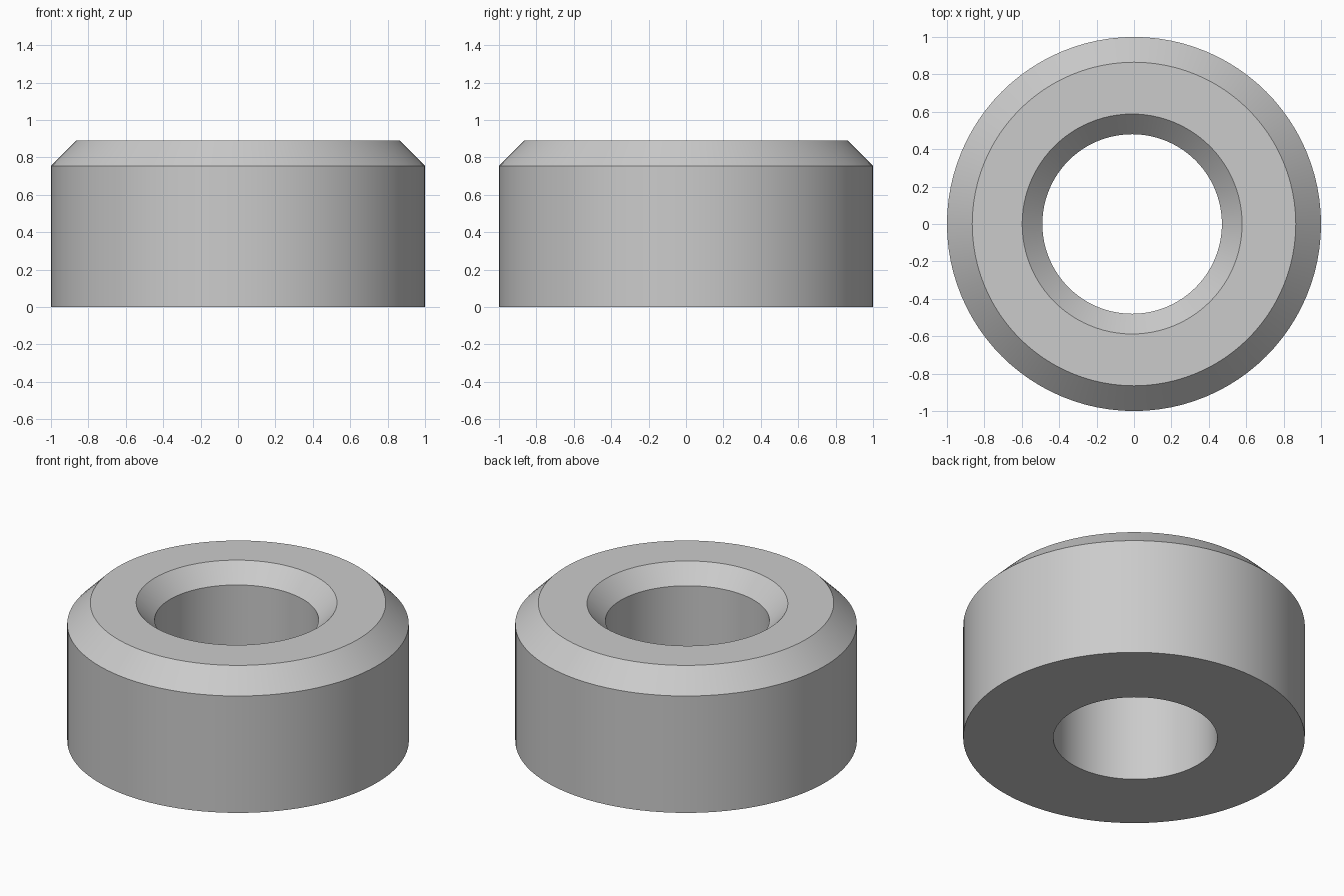
import bpy
import bmesh
from math import cos, sin, tau, radians

cube = bpy.data.objects.get("Cube")
if cube:
    bpy.data.objects.remove(cube)

SEGMENTS = 96
HOLE_X = -0.01  # the bore sits slightly off centre

# Closed cross-section: (centre x, radius, height)
profile = [
    (0, 1.0, 0),
    (0, 1.0, 0.755),
    (0, 0.865, 0.89),
    (HOLE_X, 0.588, 0.89),
    (HOLE_X, 0.48, 0.78),
    (HOLE_X, 0.48, 0),
]

# Sweep the section into a ring
bm = bmesh.new()
rings = [[bm.verts.new((cx + r * cos(tau * i / SEGMENTS), r * sin(tau * i / SEGMENTS), z))
          for i in range(SEGMENTS)] for cx, r, z in profile]
for k, low in enumerate(rings):
    high = rings[(k + 1) % len(rings)]
    for i in range(SEGMENTS):
        j = (i + 1) % SEGMENTS
        bm.faces.new((low[i], low[j], high[j], high[i]))
bmesh.ops.recalc_face_normals(bm, faces=bm.faces)
mesh = bpy.data.meshes.new("chamfered_ring")
bm.to_mesh(mesh)
bm.free()

# Plain grey material
grey = bpy.data.materials.new("light grey")
grey.use_nodes = True
colour = (0.6, 0.6, 0.6, 1)
grey.diffuse_color = colour
grey.node_tree.nodes["Principled BSDF"].inputs["Base Color"].default_value = colour
mesh.materials.append(grey)

ring = bpy.data.objects.new("chamfered_ring", mesh)
bpy.context.collection.objects.link(ring)
bpy.ops.object.select_all(action="DESELECT")
ring.select_set(True)
bpy.context.view_layer.objects.active = ring
bpy.ops.object.shade_smooth_by_angle(angle=radians(30))
